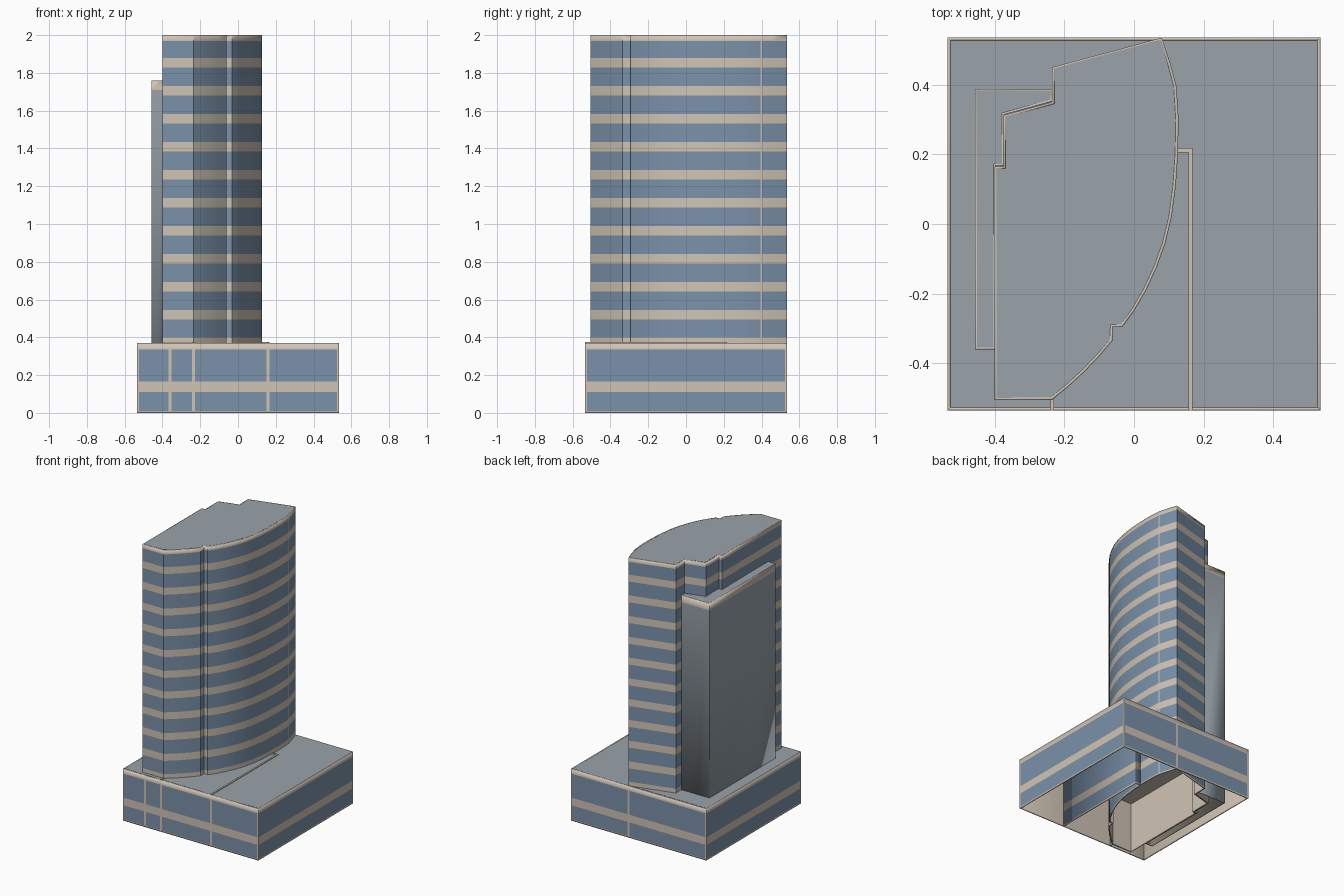
import bpy
import bmesh
import math

cube = bpy.data.objects.get("Cube")
if cube:
    bpy.data.objects.remove(cube, do_unlink=True)


def make_material(name, rgb):
    mat = bpy.data.materials.new(name)
    mat.use_nodes = True
    mat.diffuse_color = (*rgb, 1)
    mat.node_tree.nodes["Principled BSDF"].inputs["Base Color"].default_value = (*rgb, 1)
    return mat


MATERIALS = [
    make_material("roof grey", (0.32, 0.37, 0.41)),
    make_material("window blue", (0.195, 0.285, 0.40)),
    make_material("stone beige", (0.63, 0.55, 0.46)),
]
GREY, GLASS, STONE = range(3)


def finish(name, bm):
    mesh = bpy.data.meshes.new(name)
    bm.to_mesh(mesh)
    bm.free()
    for mat in MATERIALS:
        mesh.materials.append(mat)
    obj = bpy.data.objects.new(name, mesh)
    bpy.context.collection.objects.link(obj)
    return obj


def wall(name, outline, levels, colours, closed=True, posts=(), thick=0.008):
    """Banded wall along a counter-clockwise outline, lined in stone inside."""
    bm = bmesh.new()
    rows = [[bm.verts.new((x, y, z)) for x, y in outline] for z in levels]
    count = len(outline)
    for k in range(len(levels) - 1):
        for i in range(count if closed else count - 1):
            j = (i + 1) % count
            face = bm.faces.new((rows[k][i], rows[k][j], rows[k + 1][j], rows[k + 1][i]))
            face.material_index = STONE if i in posts else colours[k % len(colours)]
    obj = finish(name, bm)
    lining = obj.modifiers.new("lining", "SOLIDIFY")
    lining.thickness = thick
    lining.offset = -1
    lining.material_offset = lining.material_offset_rim = STONE
    bpy.ops.object.select_all(action="DESELECT")
    obj.select_set(True)
    bpy.context.view_layer.objects.active = obj
    bpy.ops.object.shade_smooth_by_angle(angle=math.radians(25))
    return obj


def slab(name, outline, z, colour=GREY, rim=0.009):
    """Flat deck with a stone rim."""
    bm = bmesh.new()
    face = bm.faces.new([bm.verts.new((x, y, z)) for x, y in outline])
    face.material_index = colour
    edge = bmesh.ops.inset_region(bm, faces=[face], thickness=rim, use_even_offset=True)
    for f in edge["faces"]:
        f.material_index = STONE
    return finish(name, bm)


def strip(name, x0, x1, y0, y1, z, height=0.005):
    """Thin stone curb."""
    bm = bmesh.new()
    bmesh.ops.create_cube(bm, size=1)
    for v in bm.verts:
        v.co.x = x1 if v.co.x > 0 else x0
        v.co.y = y1 if v.co.y > 0 else y0
        v.co.z = z + height if v.co.z > 0 else z
    for f in bm.faces:
        f.material_index = STONE
    return finish(name, bm)


# Podium: four sides with stone corner posts and mullions
H = 0.535
DECK = 0.37


def side(start, end, mullions=()):
    """Points along one side plus flags for the stone sections."""
    cuts = [0, 0.01]
    for m in mullions:
        cuts += [m - 0.008, m + 0.008]
    cuts += [2 * H - 0.01]
    pts = []
    for c in cuts:
        t = c / (2 * H)
        pts.append((start[0] + (end[0] - start[0]) * t, start[1] + (end[1] - start[1]) * t))
    return pts


corners = [(-H, -H), (H, -H), (H, H), (-H, H)]
mullions = [[x + H for x in (-0.36, -0.235, 0.16)], [], [H - 0.08], []]
podium, posts = [], set()
for n in range(4):
    pts = side(corners[n], corners[(n + 1) % 4], mullions[n])
    base = len(podium)
    posts |= {base + i for i in range(0, len(pts), 2)} | {base + len(pts) - 1}
    podium += pts

podium_levels = [0, 0.01, 0.11, 0.165, 0.335, DECK]
wall("podium_walls", podium, podium_levels, (STONE, GLASS), posts=posts)
slab("podium_deck", corners, DECK)
inner = H - 0.01
slab("podium_ceiling", [(-inner, -inner), (-inner, inner), (inner, inner), (inner, -inner)],
     DECK - 0.008, STONE)

# Partitions under the deck and their curbs on top
wall("podium_partition", [(0.165, -0.53), (0.165, 0.215), (0.125, 0.215)],
     podium_levels, (STONE, GLASS), closed=False)
wall("podium_short_partition", [(-0.235, -0.53), (-0.235, -0.5)],
     podium_levels, (STONE, GLASS), closed=False)
strip("deck_long_curb", 0.156, 0.168, -H, 0.218, DECK)
strip("deck_return_curb", 0.12, 0.168, 0.206, 0.218, DECK)
strip("deck_short_curb", -0.24, -0.23, -H, -0.5, DECK)

# Tower: straight left side, bowed right side with a notch
tower = [
    (-0.4, -0.505), (-0.235, -0.505), (-0.19, -0.468), (-0.145, -0.427), (-0.1, -0.38),
    (-0.062, -0.335), (-0.062, -0.295), (-0.033, -0.295), (0, -0.25), (0.035, -0.19),
    (0.065, -0.125), (0.09, -0.055), (0.108, 0.02), (0.12, 0.11), (0.126, 0.2),
    (0.128, 0.3), (0.122, 0.395), (0.12, 0.403), (0.105, 0.46), (0.08, H),
    (-0.235, 0.45), (-0.235, 0.35), (-0.375, 0.312), (-0.375, 0.165), (-0.4, 0.165),
]
tower_levels = podium_levels[:-1] + [0.4]
for floor in range(10):
    z = 0.495 + 0.1483 * floor
    tower_levels += [z, z + 0.05]
tower_levels += [1.97, 2]
wall("tower_walls", tower, tower_levels, (STONE, GLASS), posts={16})
slab("tower_roof", tower, 2)

# Service shaft on the blank side
shaft = [
    (-0.457, -0.36), (-0.398, -0.36), (-0.398, 0.167), (-0.373, 0.167), (-0.373, 0.314),
    (-0.233, 0.352), (-0.233, 0.388), (-0.457, 0.388),
]
wall("shaft_walls", shaft, [0, 1.71, 1.76], (GREY, STONE))
slab("shaft_roof", shaft, 1.76)
